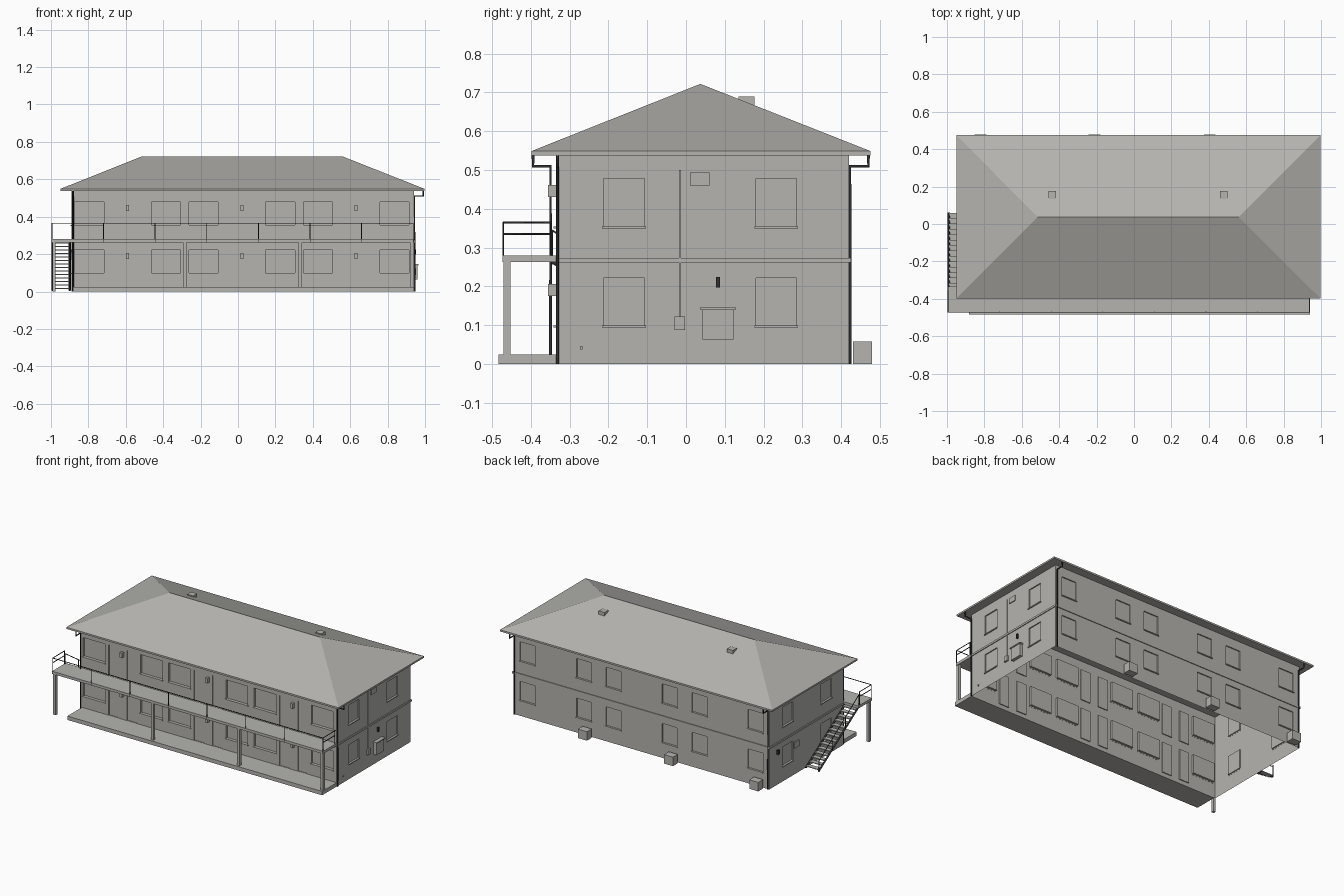
import bpy, bmesh
from mathutils import Vector

if "Cube" in bpy.data.objects:
    bpy.data.objects.remove(bpy.data.objects["Cube"], do_unlink=True)


def material(name, colour):
    mat = bpy.data.materials.new(name)
    mat.use_nodes = True
    mat.diffuse_color = colour
    mat.node_tree.nodes["Principled BSDF"].inputs["Base Color"].default_value = colour
    return mat


GREY = material("warm grey", (0.46, 0.455, 0.43, 1))
DARK = material("dark metal", (0.03, 0.03, 0.03, 1))

# Main extents of the building shell
X0, X1, Y0, Y1, TOP = -0.89, 0.94, -0.335, 0.42, 0.54
DECK = 0.28
EDGE = -0.473
END = -0.995


def finish(name, data, mat):
    data.materials.append(mat)
    obj = bpy.data.objects.new(name, data)
    bpy.context.collection.objects.link(obj)
    return obj


def mesh_object(name, bm, mat=GREY):
    mesh = bpy.data.meshes.new(name)
    bm.to_mesh(mesh)
    bm.free()
    return finish(name, mesh, mat)


def box(name, x, y, z, mat=GREY):
    """Box from three (low, high) ranges."""
    bm = bmesh.new()
    bmesh.ops.create_cube(bm, size=1)
    for v in bm.verts:
        v.co = [r[0] if c < 0 else r[1] for c, r in zip(v.co, (x, y, z))]
    return mesh_object(name, bm, mat)


def rod(name, points, radius=0.0025):
    """Dark round bar along a polyline."""
    curve = bpy.data.curves.new(name, "CURVE")
    curve.dimensions = "3D"
    curve.bevel_depth = radius
    curve.bevel_resolution = 1
    curve.use_fill_caps = True
    spline = curve.splines.new("POLY")
    spline.points.add(len(points) - 1)
    for p, co in zip(spline.points, points):
        p.co = (*co, 1)
    return finish(name, curve, DARK)


def wall(name, place, u0, u1, openings):
    """Single-skin wall with recessed panels; place maps (u, z, depth) to space."""
    bm = bmesh.new()

    def quad(*pts):
        bm.faces.new([bm.verts.new(place(*p)) for p in pts])

    us = sorted({u0, u1, *(u for o in openings for u in o[:2])})
    zs = sorted({0, TOP, *(z for o in openings for z in o[2:4])})
    for a, b in zip(us, us[1:]):
        for c, d in zip(zs, zs[1:]):
            u, z = (a + b) / 2, (c + d) / 2
            if not any(o[0] < u < o[1] and o[2] < z < o[3] for o in openings):
                quad((a, c, 0), (b, c, 0), (b, d, 0), (a, d, 0))
    for a, b, c, d, depth in openings:
        ring = [(a, c), (b, c), (b, d), (a, d)]
        quad(*[(*p, depth) for p in ring])
        for p, q in zip(ring, ring[1:] + ring[:1]):
            quad((*p, 0), (*q, 0), (*q, depth), (*p, depth))
    bmesh.ops.remove_doubles(bm, verts=bm.verts, dist=1e-5)
    bmesh.ops.recalc_face_normals(bm, faces=bm.faces)
    bm.normal_update()
    out = Vector(place(0, 0, 0)) - Vector(place(0, 0, 1))
    if sum(f.normal.dot(out) * f.calc_area() for f in bm.faces) < 0:
        bmesh.ops.reverse_faces(bm, faces=bm.faces)
    return mesh_object(name, bm)


def sill(name, place, a, b, z):
    p, q = place(a - 0.004, z - 0.006, -0.006), place(b + 0.004, z, 0.001)
    box(name, *[sorted(r) for r in zip(p, q)])


sides = {
    "front": lambda u, z, d: (u, Y0 + d, z),
    "back": lambda u, z, d: (u, Y1 - d, z),
    "left": lambda u, z, d: (X1 - d, u, z),
    "right": lambda u, z, d: (X0 + d, u, z),
}
UNITS = (-0.59, 0.021, 0.632)
FLOORS = ((0.1, 0.222), (0.355, 0.478))
END_WINDOWS = [(-0.213, -0.107), (0.18, 0.285)]
windows = {
    "front": [(c + s * 0.205 - 0.078, c + s * 0.205 + 0.078) for c in UNITS for s in (-1, 1)],
    "back": [(c - 0.053, c + 0.053) for c in (-0.79, -0.39, -0.177, 0.225, 0.435, 0.84)],
    "left": END_WINDOWS,
    "right": END_WINDOWS,
}

# Walls, windows, doors and sills
for side, place in sides.items():
    depth = 0.014 if side == "front" else 0.007
    openings = [(a, b, c, d, depth) for a, b in windows[side] for c, d in FLOORS]
    if side == "front":
        for c in UNITS:
            for s in (-1, 1):
                for low, high in ((0.026, 0.225), (DECK + 0.001, 0.48)):
                    m = c + s * 0.065
                    openings.append((m - 0.035, m + 0.035, low, high, 0.006))
    span = (X0, X1) if side in ("front", "back") else (Y0, Y1)
    wall(side + "_wall", place, *span, openings)
    for a, b in windows[side]:
        for c, d in FLOORS:
            sill(side + "_window_sill", place, a, b, c)

# Floor band on the three closed sides
T = 0.005
box("back_band", (X0 - T, X1 + T), (Y1, Y1 + T), (0.262, 0.274))
box("left_band", (X1, X1 + T), (Y0, Y1), (0.262, 0.274))
box("right_band", (X0 - T, X0), (Y0, Y1), (0.262, 0.274))

# Hipped roof with a thin eaves edge
bm = bmesh.new()
bmesh.ops.create_cube(bm, size=1)
for v in bm.verts:
    v.co = (-0.949 if v.co.x < 0 else 0.997, -0.398 if v.co.y < 0 else 0.475,
            0.538 if v.co.z < 0 else 0.549)
top = max(bm.faces, key=lambda f: f.calc_center_median().z)
eaves = list(top.verts)
bm.faces.remove(top)
ridge = {s: bm.verts.new((x, 0.037, 0.722)) for s, x in ((-1, -0.515), (1, 0.56))}
for a, b in zip(eaves, eaves[1:] + eaves[:1]):
    ra, rb = (ridge[1 if v.co.x > 0 else -1] for v in (a, b))
    bm.faces.new([a, b, rb] if ra == rb else [a, b, rb, ra])
bmesh.ops.recalc_face_normals(bm, faces=bm.faces)
mesh_object("hipped_roof", bm)
for x in (-0.437, 0.48):
    box("roof_vent", (x - 0.021, x + 0.021), (0.135, 0.176), (0.65, 0.69))

# Downpipes at the corners, with a jog under the eaves
def downpipe(eave, foot):
    rod("downpipe", [(*eave, 0.54), (*eave, 0.51), (*foot, 0.51), (*foot, 0)], 0.0045)


downpipe((X0 + 0.008, -0.394), (X0 + 0.008, Y0 - 0.014))
downpipe((0.99, Y0 + 0.004), (X1 + 0.004, Y0 + 0.004))
for x in (X0 + 0.008, X1 - 0.008):
    downpipe((x, 0.47), (x, Y1 + 0.003))

# Porch slab, balcony deck and posts
box("porch_slab", (-0.882, X1), (-0.483, Y0), (0, 0.025))
box("balcony_deck", (END - 0.003, X1), (EDGE, Y0), (0.263, DECK))
for x in (-0.984, -0.285, 0.332, 0.928):
    box("porch_post", (x - 0.009, x + 0.009), (-0.47, -0.452), (0, 0.263))

# Balcony railing
rail_y = EDGE + 0.002
R = X1 - 0.003
rod("balcony_top_rail", [(END, -0.35, 0.365), (END, rail_y, 0.365),
                         (R, rail_y, 0.365), (R, -0.345, 0.365)])
for i in range(8):
    x = END + (R - END) * i / 7
    rod("railing_post", [(x, rail_y, 0.263), (x, rail_y, 0.365)])
for x in (END, R):
    rod("railing_end_post", [(x, -0.35, DECK), (x, -0.35, 0.365)])
    rod("railing_end_middle_rail", [(x, -0.35, 0.335), (x, rail_y, 0.335)])

# Outside stair down the right side
STEPS = 14
S0, S1 = -0.345, 0.06
run, rise = (S1 - S0) / STEPS, DECK / (STEPS + 1)
for i in range(STEPS):
    y, z = S0 + i * run, DECK - (i + 1) * rise
    box("stair_tread", (-0.988, -0.9), (y, y + run), (z - 0.005, z))
for x in (-0.99, -0.9):
    rod("stair_stringer", [(x, S0, DECK - 0.015), (x, S1, 0.006)], 0.006)
rod("stair_handrail", [(-0.993, S0, 0.345), (-0.993, S1, 0.075)])
for i in range(4):
    t = i / 3
    y = S0 + (S1 - S0) * t
    z = DECK - 0.015 - t * 0.26
    rod("stair_rail_post", [(-0.993, y, z), (-0.993, y, z + 0.078)])

# Door lamps
for x in UNITS:
    for z in (0.175, 0.43):
        box("door_lamp", (x - 0.008, x + 0.008), (Y0 - 0.02, Y0), (z, z + 0.032))

# Service boxes on the two ends
box("meter_cabinet", (X1, X1 + 0.02), (0.042, 0.122), (0.063, 0.14))
box("meter_cabinet_lid", (X1, X1 + 0.025), (0.037, 0.127), (0.14, 0.147))
box("left_meter", (X1, X1 + 0.012), (0.077, 0.088), (0.198, 0.225), DARK)
box("right_meter", (X0 - 0.012, X0), (0.33, 0.345), (0.198, 0.225), DARK)
box("end_vent", (X1, X1 + 0.006), (0.01, 0.061), (0.46, 0.494))
box("cable_box", (X1, X1 + 0.012), (-0.03, -0.002), (0.088, 0.122))
box("cable_conduit", (X1, X1 + 0.004), (-0.018, -0.013), (0.12, 0.5))
box("wall_tap", (X1, X1 + 0.006), (-0.273, -0.267), (0.038, 0.046))
box("right_vent", (X0 - 0.006, X0), (0.12, 0.17), (0.17, 0.21))

# Outdoor units behind the building
for x in (-0.82, -0.21, 0.405):
    box("outdoor_unit", (x - 0.032, x + 0.032), (0.43, 0.479), (0, 0.058))
